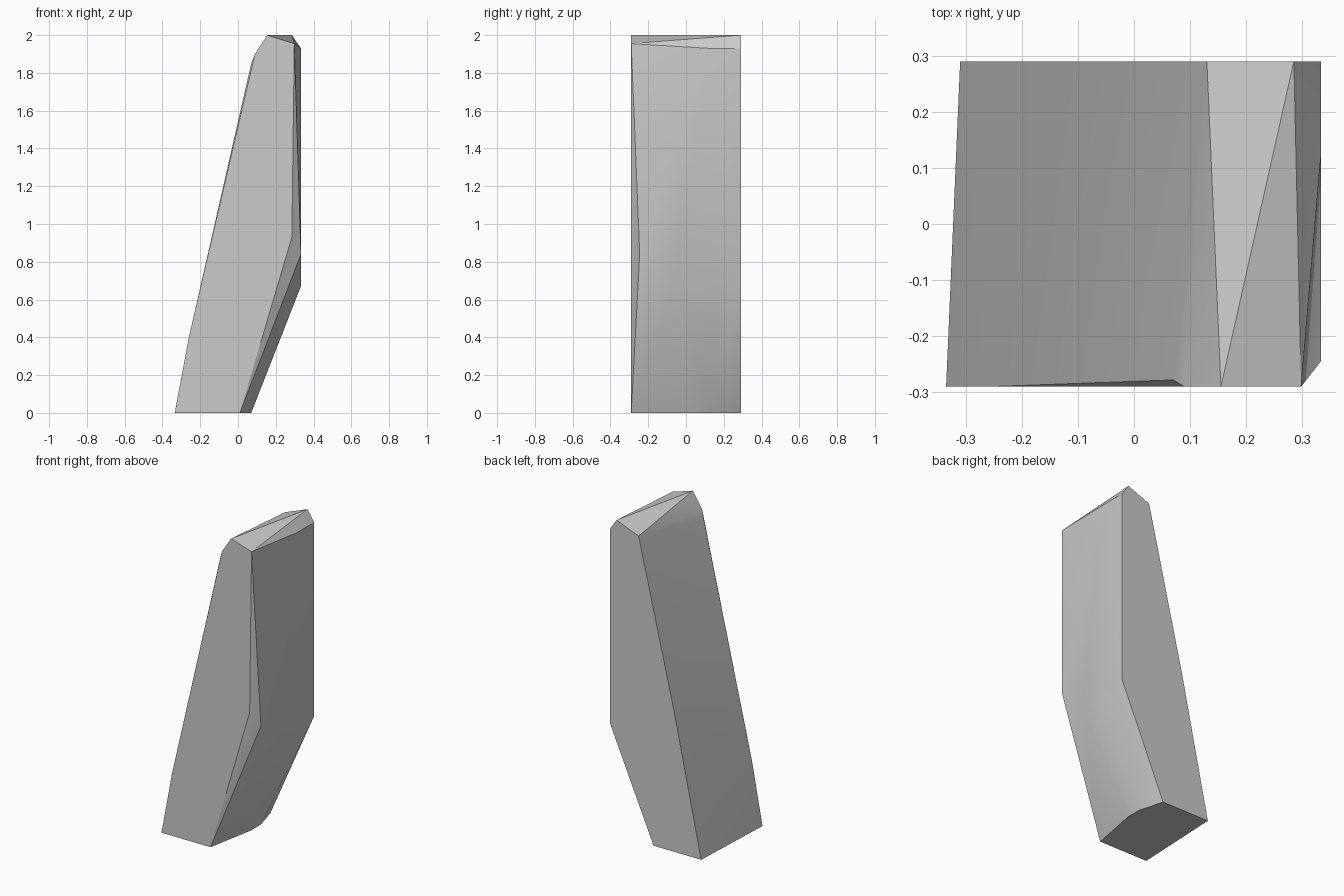
import bpy
import bmesh
import math

cube = bpy.data.objects.get("Cube")
if cube:
    bpy.data.objects.remove(cube, do_unlink=True)

# Single plain stone colour
stone = bpy.data.materials.new("stone_grey")
stone.use_nodes = True
colour = (0.6, 0.6, 0.6, 1)
stone.diffuse_color = colour
stone.node_tree.nodes["Principled BSDF"].inputs["Base Color"].default_value = colour

FRONT, BACK = -0.29, 0.29

# Outline of the front end, as (x, z)
front_outline = [(-0.335, 0), (0.01, 0), (0.285, 0.93), (0.298, 1.955),
                 (0.155, 2), (0.09, 1.9), (-0.26, 0.4)]
# Outline of the back end, as (x, z)
back_outline = [(-0.31, 0), (0.025, 0), (0.333, 0.7), (0.333, 1.93),
                (0.285, 2), (0.13, 1.94), (-0.12, 0.89)]
# Bulging foot, worn front corner and rounded shoulder, as (x, y, z)
bulges = [(0.07, 0.03, 0), (0.07, 0.13, 0), (0.333, -0.06, 0.67),
          (0.333, 0.15, 0.67), (0.333, -0.245, 0.84),
          (0.333, 0.12, 1.93), (0.07, -0.278, 1.85)]

# Chipped slab wrapped around its two ends and the bulges
bm = bmesh.new()
points = [(x, FRONT, z) for x, z in front_outline]
points += [(x, BACK, z) for x, z in back_outline] + bulges
for p in points:
    bm.verts.new(p)
hull = bmesh.ops.convex_hull(bm, input=bm.verts[:])
loose = {g for g in hull["geom_interior"] + hull["geom_unused"]
         if isinstance(g, bmesh.types.BMVert)}
bmesh.ops.delete(bm, geom=list(loose), context='VERTS')
bmesh.ops.dissolve_limit(bm, angle_limit=math.radians(0.5),
                         verts=bm.verts[:], edges=bm.edges[:])
bmesh.ops.recalc_face_normals(bm, faces=bm.faces[:])

mesh = bpy.data.meshes.new("stone_slab")
bm.to_mesh(mesh)
bm.free()
mesh.materials.append(stone)
slab = bpy.data.objects.new("stone_slab", mesh)
bpy.context.collection.objects.link(slab)

# Soft shading over the gentle bends, crisp chipped edges
bpy.ops.object.select_all(action='DESELECT')
slab.select_set(True)
bpy.context.view_layer.objects.active = slab
bpy.ops.object.shade_smooth_by_angle(angle=math.radians(30))
